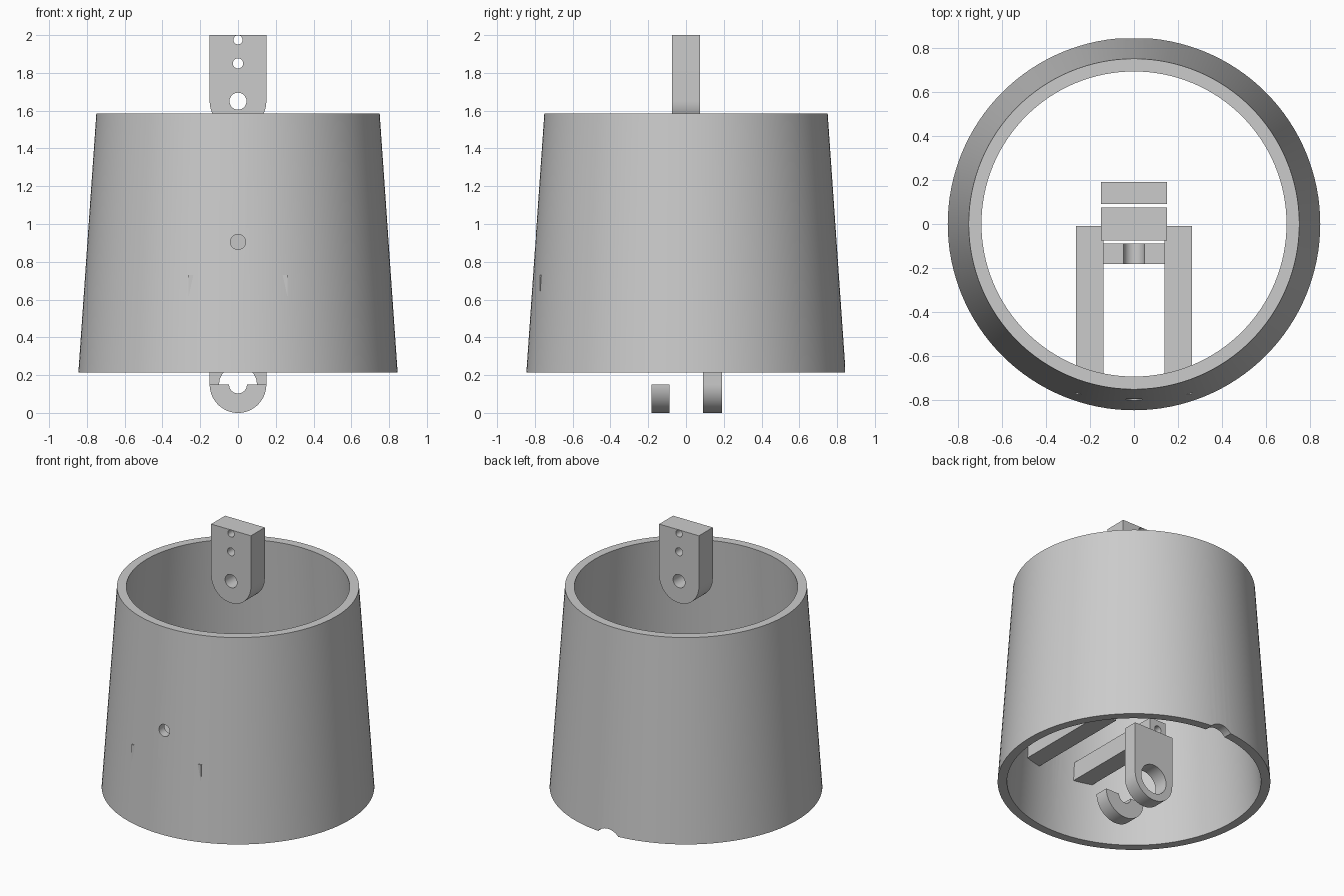
import bpy, bmesh, math
from mathutils import Matrix

if "Cube" in bpy.data.objects:
    bpy.data.objects.remove(bpy.data.objects["Cube"], do_unlink=True)

grey = bpy.data.materials.new("plain grey")
grey.use_nodes = True
grey.diffuse_color = (0.6, 0.6, 0.6, 1)
grey.node_tree.nodes["Principled BSDF"].inputs["Base Color"].default_value = (0.6, 0.6, 0.6, 1)


def make(name, bm):
    bmesh.ops.recalc_face_normals(bm, faces=bm.faces)
    mesh = bpy.data.meshes.new(name)
    bm.to_mesh(mesh)
    bm.free()
    mesh.materials.append(grey)
    obj = bpy.data.objects.new(name, mesh)
    bpy.context.collection.objects.link(obj)
    return obj


def extrude_outline(name, outline, y0, y1):
    """Solid from an x-z outline, running from y0 to y1."""
    bm = bmesh.new()
    face = bm.faces.new([bm.verts.new((x, y0, z)) for x, z in outline])
    new = bmesh.ops.extrude_face_region(bm, geom=[face])["geom"]
    verts = [v for v in new if isinstance(v, bmesh.types.BMVert)]
    bmesh.ops.translate(bm, verts=verts, vec=(0, y1 - y0, 0))
    return make(name, bm)


def arc(radius, z, start, end, n):
    angles = [math.radians(start + (end - start) * i / n) for i in range(n + 1)]
    return [(radius * math.cos(a), z + radius * math.sin(a)) for a in angles]


def drill(obj, x, z, radius, y0, y1):
    """Cut a round hole along y."""
    bm = bmesh.new()
    place = Matrix.Translation((x, (y0 + y1) / 2, z)) @ Matrix.Rotation(math.pi / 2, 4, "X")
    bmesh.ops.create_cone(bm, cap_ends=True, segments=48, radius1=radius,
                          radius2=radius, depth=y1 - y0, matrix=place)
    cutter = make("hole_cutter", bm)
    cutter.hide_render = True
    mod = obj.modifiers.new("hole", "BOOLEAN")
    mod.operation, mod.solver, mod.object = "DIFFERENCE", "EXACT", cutter
    bpy.context.view_layer.objects.active = obj
    bpy.ops.object.modifier_apply(modifier=mod.name)
    bpy.data.objects.remove(cutter, do_unlink=True)


def finish(obj):
    bpy.ops.object.select_all(action="DESELECT")
    obj.select_set(True)
    bpy.context.view_layer.objects.active = obj
    bpy.ops.object.shade_smooth_by_angle(angle=math.radians(30))


def tab(name, bottom, y0, y1):
    """Upright plate with a rounded lower end."""
    outline = arc(0.15, bottom + 0.15, 180, 360, 32)
    return extrude_outline(name, outline + [(0.15, bottom + 0.5), (-0.15, bottom + 0.5)], y0, y1)


# Tapered shell, open at both ends
LOW, HIGH, SIDES = 0.215, 1.585, 128
bm = bmesh.new()
rings = []
for r, z in [(0.845, LOW), (0.75, HIGH), (0.692, HIGH), (0.787, LOW)]:
    turns = [math.tau * i / SIDES for i in range(SIDES)]
    rings.append([bm.verts.new((r * math.cos(t), r * math.sin(t), z)) for t in turns])
for k in range(4):
    a, b = rings[k], rings[(k + 1) % 4]
    for i in range(SIDES):
        j = (i + 1) % SIDES
        bm.faces.new((a[i], a[j], b[j], b[i]))
shell = make("tapered_shell", bm)
drill(shell, 0, 0.905, 0.04, -1, -0.5)
drill(shell, 0, 0.15, 0.1, 0.5, 1)
finish(shell)

# Top hanger with three holes
hanger = tab("top_hanger", 1.5, -0.075, 0.075)
for z, r in [(1.65, 0.045), (1.85, 0.027), (1.975, 0.024)]:
    drill(hanger, 0, z, r, -0.2, 0.2)
finish(hanger)

# Lower bearing plate with a large hole
bearing = tab("bearing_plate", 0, 0.09, 0.19)
drill(bearing, 0, 0.15, 0.1, 0, 0.3)
finish(bearing)

# Half-round cradle with a groove
cradle_outline = arc(0.15, 0.15, 180, 360, 32) + arc(0.047, 0.15, 360, 180, 20)
finish(extrude_outline("half_round_cradle", cradle_outline, -0.182, -0.088))

# Square rails reaching inward from the front wall
for side, name in [(1, "left_rail"), (-1, "right_rail")]:
    near, far = side * 0.138, side * 0.262
    rail = extrude_outline(name, [(near, 0.605), (far, 0.605), (far, 0.73), (near, 0.73)],
                           -0.774, -0.008)
    drill(rail, side * 0.2, 0.667, 0.025, -0.2, 0.1)
    finish(rail)
